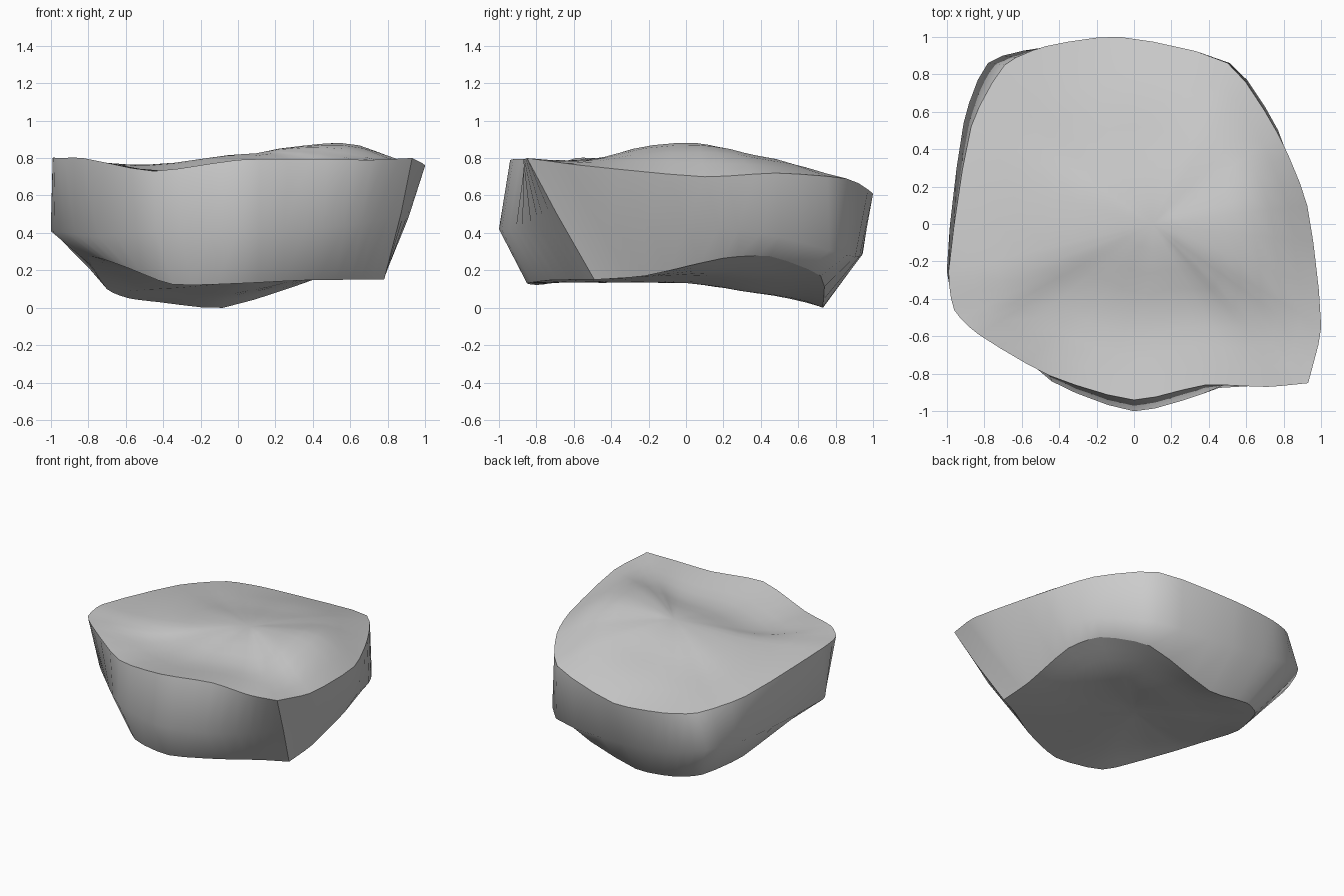
import bpy, bmesh, math
from mathutils import Vector

if "Cube" in bpy.data.objects:
    bpy.data.objects.remove(bpy.data.objects["Cube"])

# Cross-section outlines, anticlockwise from the sharp front-right corner
TOP = [(.93, -.85, .80), (1, -.55, .76), (.925, .10, .70), (.77, .48, .72),
       (.50, .86, .69), (-.08, 1, .61), (-.47, .95, .62), (-.69, .85, .64),
       (-.87, .52, .69), (-.99, -.25, .80), (-.96, -.46, .80), (-.83, -.59, .80),
       (-.45, -.81, .73), (0, -.94, .79), (.38, -.86, .795), (.71, -.87, .79)]
MIDDLE = [(.87, -.69, .50), (.91, -.40, .48), (.86, .18, .43), (.77, .50, .38),
          (.51, .86, .28), (-.12, .94, .28), (-.50, .94, .32), (-.78, .86, .38),
          (-.91, .54, .38), (-1, -.25, .41), (-.92, -.38, .40), (-.75, -.54, .38),
          (-.44, -.84, .41), (0, -1, .42), (.36, -.91, .42), (.66, -.79, .45)]
BOTTOM = [(.78, -.49, .15), (.78, -.22, .17), (.77, .20, .265), (.69, .45, .275),
          (.46, .72, .17), (-.08, .73, 0), (-.42, .73, .03), (-.58, .63, .05),
          (-.70, .30, .10), (-.80, -.22, .27), (-.72, -.42, .26), (-.58, -.58, .21),
          (-.35, -.76, .125), (0, -.85, .13), (.35, -.73, .147), (.60, -.58, .15)]
SUB = 3


def smooth_outline(points):
    """Hermite curve through the points, keeping the first one as a corner."""
    p = [Vector(q) for q in points] + [Vector(points[0])]
    last = len(p) - 1
    tangent = [(p[min(i + 1, last)] - p[max(i - 1, 0)]).normalized()
               for i in range(last + 1)]
    out = []
    for i in range(last):
        a, b = p[i], p[i + 1]
        size = (b - a).length * .65
        for k in range(SUB):
            t = k / SUB
            s = t * t * (3 - 2 * t)
            out.append(a.lerp(b, s) + tangent[i] * (size * t * (1 - t) ** 2)
                       - tangent[i + 1] * (size * t * t * (1 - t)))
    return out


def height(x, y, samples):
    """Inverse-distance height blended from the rim and inner anchors."""
    total = weight = 0
    for sx, sy, sz in samples:
        w = 1 / (math.hypot(x - sx, y - sy) + .06) ** 3.5
        total += w * sz
        weight += w
    return total / weight


bm = bmesh.new()


def ring(points):
    return [bm.verts.new(p) for p in points]


def bridge(lower, upper):
    n = len(lower)
    for i in range(n):
        j = (i + 1) % n
        bm.faces.new((lower[i], lower[j], upper[j], upper[i]))


def cap(rim, centre, anchors, facing_up):
    """Close a rim with shrinking rings that follow a smoothed height field."""
    samples = [tuple(v.co) for v in rim[::SUB]] + anchors
    cx, cy = centre
    prev, inner = rim, []
    for s in (.88, .76, .64, .52, .4, .28, .14):
        pts = []
        for v in rim:
            x, y = cx + (v.co.x - cx) * s, cy + (v.co.y - cy) * s
            pts.append((x, y, height(x, y, samples)))
        cur = ring(pts)
        inner += cur
        bridge(prev, cur) if facing_up else bridge(cur, prev)
        prev = cur
    tip = bm.verts.new((cx, cy, height(cx, cy, samples)))
    for i in range(len(prev)):
        a, b = prev[i], prev[(i + 1) % len(prev)]
        bm.faces.new((a, b, tip) if facing_up else (b, a, tip))
    inner.append(tip)
    for _ in range(5):
        bmesh.ops.smooth_vert(bm, verts=inner, factor=.5, use_axis_z=True)


# Side walls
bottom, middle, top = (ring(smooth_outline(o)) for o in (BOTTOM, MIDDLE, TOP))
bridge(bottom, middle)
bridge(middle, top)

# Top: a ridge rising to a hill on the right, a shallow basin in front of it
cap(top, (.1, 0), [(.58, 0, .925), (.58, -.2, .885), (.57, .18, .89), (.3, 0, .87),
                   (.45, .34, .82), (.3, .2, .83), (0, 0, .83), (-.42, 0, .765),
                   (-.72, 0, .765), (-.38, -.48, .69), (0, -.5, .72),
                   (.33, -.48, .74), (.65, -.5, .78), (.05, .5, .73),
                   (-.45, .5, .69)], True)
# Hollowed underside
cap(bottom, (0, 0), [(0, 0, .13), (.4, 0, .17), (-.4, -.2, .16), (0, -.45, .13),
                     (0, .4, .07), (.35, .35, .15), (-.4, .25, .10)], False)

bmesh.ops.recalc_face_normals(bm, faces=bm.faces)

# Smooth surfaces, sharp along both rims and down the front-right corner
for f in bm.faces:
    f.smooth = True
pairs = [(r[i - 1], r[i]) for r in (top, bottom) for i in range(len(r))]
pairs += [(bottom[0], middle[0]), (middle[0], top[0])]
for a, b in pairs:
    bm.edges.get((a, b)).smooth = False

mesh = bpy.data.meshes.new("rock")
bm.to_mesh(mesh)
bm.free()
rock = bpy.data.objects.new("rock", mesh)
bpy.context.collection.objects.link(rock)
